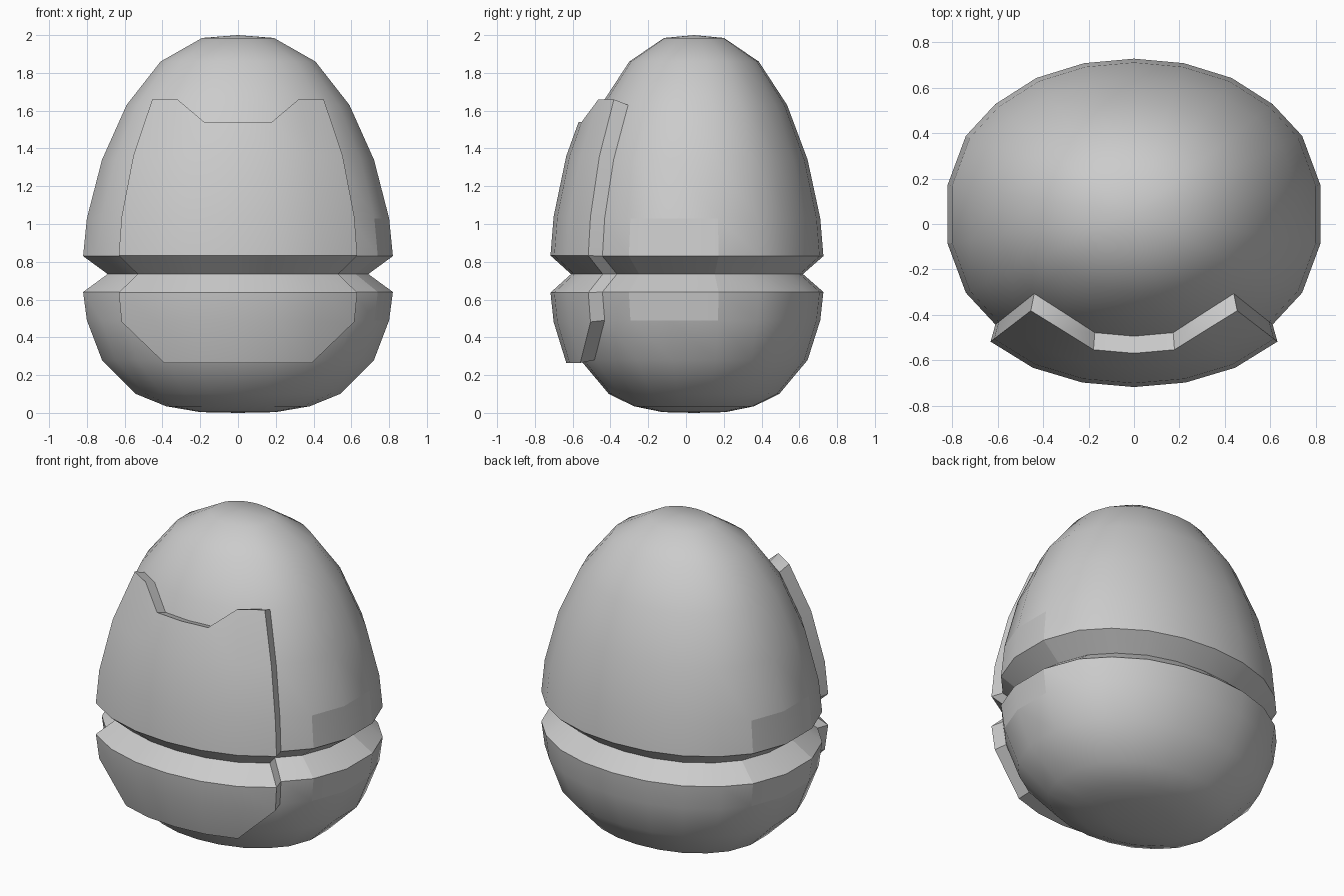
import bpy, bmesh

old = bpy.data.objects.get("Cube")
if old:
    bpy.data.objects.remove(old, do_unlink=True)

grey = bpy.data.materials.new("plain grey")
grey.use_nodes = True
colour = (0.6, 0.6, 0.6, 1)
grey.diffuse_color = colour
grey.node_tree.nodes["Principled BSDF"].inputs["Base Color"].default_value = colour

# Cross-section quarter (front to side), mirrored to a full 22-sided outline
QUARTER = [(0, .685), (.22, .665), (.43, .6), (.61, .485), (.74, .345), (.82, .13)]
right_half = [(x, -y) for x, y in QUARTER] + [(x, y) for x, y in QUARTER[::-1]]
OUTLINE = right_half + [(-x, y) for x, y in right_half[-2:0:-1]]
SIDES = len(OUTLINE)
CENTRE_Y = 0.0425

# Egg profile (radius, height), top to bottom, with the V groove in the middle
PROFILE = [(.19, 1.985), (.41, 1.86), (.59, 1.63), (.72, 1.34), (.80, 1.03),
           (.82, .83), (.69, .735), (.82, .64), (.80, .49), (.72, .28),
           (.54, .10), (.38, .035), (.20, .004)]


def shell(rings, columns):
    """Grid of egg surface faces; returns bmesh, vertex grid and face grid."""
    bm = bmesh.new()
    verts, faces = {}, {}
    for r in rings:
        radius, z = PROFILE[r]
        s = radius / .82
        for c in columns:
            x, y = OUTLINE[c % SIDES]
            verts.setdefault((r, c % SIDES), None)
            if verts[r, c % SIDES] is None:
                verts[r, c % SIDES] = bm.verts.new((x * s, y * s, z))
    for r in rings[:-1]:
        for c in columns[:-1]:
            a, b = c % SIDES, (c + 1) % SIDES
            faces[r, a] = bm.faces.new((verts[r, a], verts[r + 1, a],
                                        verts[r + 1, b], verts[r, b]))
    return bm, verts, faces


def push(bm, region, move):
    """Extrude a face region and move the new vertices by a rule."""
    new = bmesh.ops.extrude_face_region(bm, geom=region)["geom"]
    for v in new:
        if isinstance(v, bmesh.types.BMVert):
            v.co = move(*v.co)


def finish(bm, name):
    bmesh.ops.recalc_face_normals(bm, faces=bm.faces[:])
    mesh = bpy.data.meshes.new(name)
    bm.to_mesh(mesh)
    bm.free()
    obj = bpy.data.objects.new(name, mesh)
    obj.location.y = CENTRE_Y
    mesh.materials.append(grey)
    bpy.context.collection.objects.link(obj)
    bpy.ops.object.select_all(action="DESELECT")
    obj.select_set(True)
    bpy.context.view_layer.objects.active = obj
    bpy.ops.object.shade_smooth_by_angle(angle=0.6)


# Egg body with closed poles
rings = range(len(PROFILE))
bm, verts, faces = shell(rings, range(SIDES + 1))
for ring, z in ((0, 2), (rings[-1], 0)):
    pole = bm.verts.new((0, 0, z))
    for c in range(SIDES):
        bm.faces.new((pole, verts[ring, c], verts[ring, (c + 1) % SIDES]))


# Side notches, recessed with sloping walls, one on each side
def recess(x, y, z):
    mid = -.1075 if x > 0 else .1075
    return x * .915, mid + (y - mid) * .83, min(max(z, .535), .985)


for first in (4, 15):
    push(bm, [faces[r, c] for r in range(4, 8) for c in (first, first + 1)], recess)
finish(bm, "egg_body")

# Raised front plate: dipped top edge and clipped lower corners
bm, verts, faces = shell(range(2, 10), range(-3, 4))
for c in (-1, 0, 1):
    v = verts[2, c % SIDES]
    v.co = v.co.lerp(verts[3, c % SIDES].co, .40)
bmesh.ops.weld_verts(bm, targetmap={verts[9, c % SIDES]: verts[8, c % SIDES]
                                    for c in (-3, 3)})
push(bm, bm.faces[:],
     lambda x, y, z: (x * 1.035, y - .075, z + .033 * (z - .74)))
finish(bm, "front_plate")
